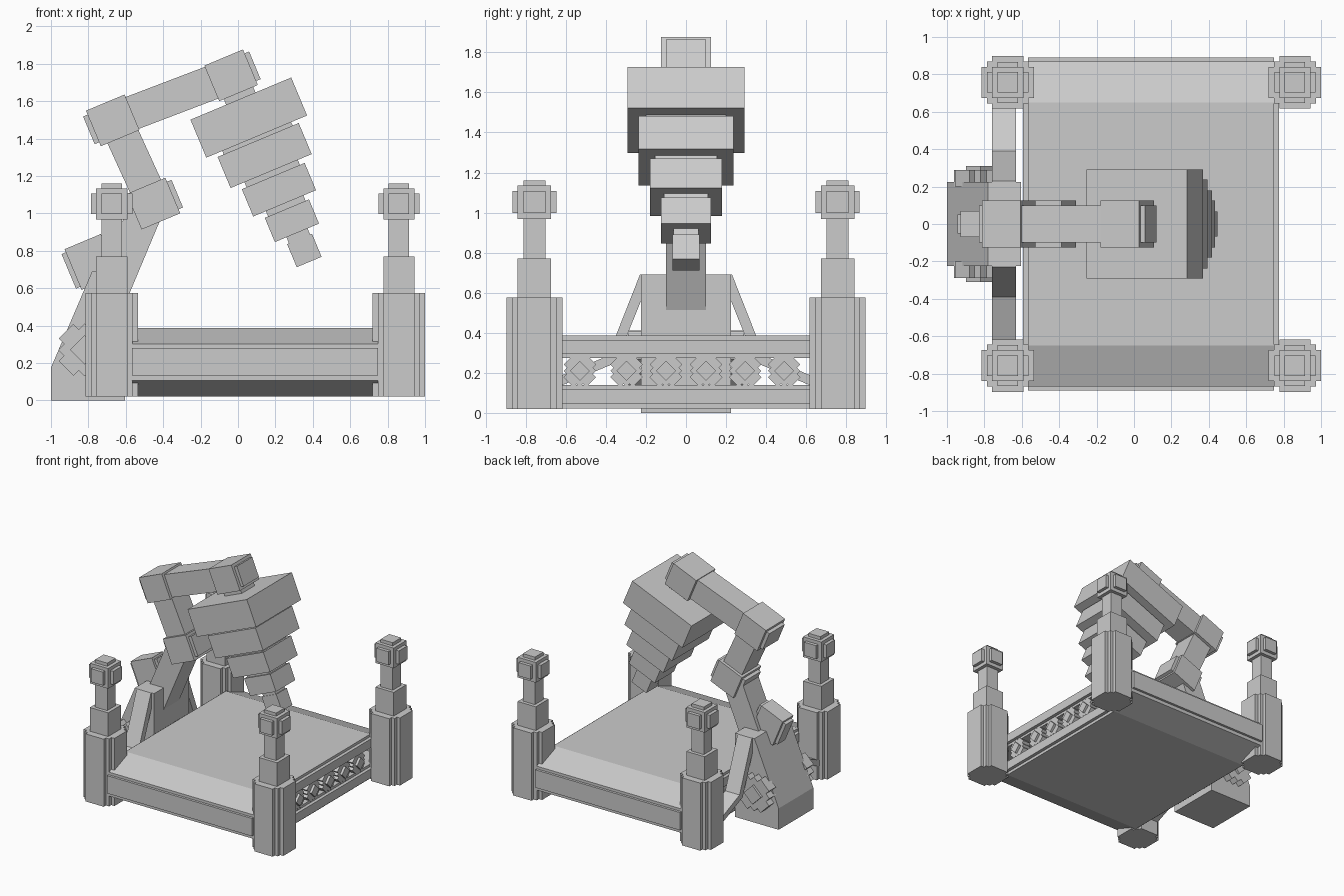
import bpy, bmesh
from math import radians, sin, cos
from mathutils import Matrix, Vector

if "Cube" in bpy.data.objects:
    bpy.data.objects.remove(bpy.data.objects["Cube"])

TILT = radians(-22.7)


def make(name, boxes, loc=(0, 0, 0), rot=(0, 0, 0)):
    """One object out of (centre, half size) boxes."""
    bm = bmesh.new()
    for c, h in boxes:
        m = Matrix.Translation(c) @ Matrix.Diagonal((2 * h[0], 2 * h[1], 2 * h[2], 1))
        bmesh.ops.create_cube(bm, size=1, matrix=m)
    return finish(name, bm, loc, rot)


def finish(name, bm, loc=(0, 0, 0), rot=(0, 0, 0)):
    bmesh.ops.recalc_face_normals(bm, faces=bm.faces)
    me = bpy.data.meshes.new(name)
    bm.to_mesh(me)
    bm.free()
    ob = bpy.data.objects.new(name, me)
    ob.location, ob.rotation_euler = loc, rot
    bpy.context.collection.objects.link(ob)
    return ob


def prism(name, pts, axis, a, b):
    """Extrude a profile along x (points are y,z) or y (points are x,z)."""
    bm = bmesh.new()
    put = (lambda p, t: (t, p[0], p[1])) if axis == 'x' else (lambda p, t: (p[0], t, p[1]))
    f = bm.faces.new([bm.verts.new(put(p, a)) for p in pts])
    r = bmesh.ops.extrude_face_region(bm, geom=[f])
    d = Vector(put((0, 0), b - a))
    bmesh.ops.translate(bm, vec=d, verts=[v for v in r['geom'] if isinstance(v, bmesh.types.BMVert)])
    return finish(name, bm)


def column(z0, z1, h):
    return ((0, 0, (z0 + z1) / 2), (h, h, (z1 - z0) / 2))


def stepped(arm, width, mid, depth, cap):
    """Stepped rosette in the xz plane, with raised centre squares."""
    return [((0, 0, 0), (arm, depth, width)), ((0, 0, 0), (width, depth, arm)),
            ((0, 0, 0), (mid, depth, mid)), ((0, 0, 0), (width, depth + cap, width))]


# Corner posts with stepped shafts and finials
for x in (-0.675, 0.86):
    for y in (-0.757, 0.757):
        zc, hz = 0.2975, 0.2775
        parts = [((0, 0, zc), (0.14, 0.083, hz)), ((0, 0, zc), (0.083, 0.14, hz)),
                 ((0, 0, zc), (0.112, 0.112, hz)),
                 column(0.57, 0.77, 0.083), column(0.76, 0.98, 0.055),
                 column(0.968, 1.134, 0.083), column(1.1, 1.16, 0.055),
                 ((0, 0, 1.052), (0.11, 0.055, 0.055)), ((0, 0, 1.052), (0.055, 0.11, 0.055))]
        make("corner_post", parts, (x, y, 0))

# Bed: bevelled top and bottom panels, open in the middle
X0, X1 = -0.567, 0.749
prism("top_panel", [(-.87, .274), (-.87, .302), (-.65, .386), (.65, .386), (.87, .302), (.87, .274)], 'x', X0, X1)
prism("bottom_panel", [(-.87, .14), (-.87, .105), (-.65, .022), (.65, .022), (.87, .105), (.87, .14)], 'x', X0, X1)
xm, xh = (X0 + X1) / 2, (X1 - X0) / 2
for s in (-1, 1):
    make("side_rail", [((xm, s * .85, .2035), (xh, .02, .0985)), ((xm, s * .875, .207), (xh, .015, .073))])
    xe = xm + s * xh
    make("end_rail", [((xe, 0, .329), (.027, .65, .036)), ((xe, 0, .0825), (.027, .65, .037))])
    # Rosettes between the end rails
    for y in (-.53, -.297, -.10, .10, .295, .49):
        make("end_rosette", stepped(.08, .035, .057, .035, .02), (xe - s * .03, y, .21),
             Matrix.Rotation(radians(90), 3, 'Z').to_4x4().to_euler()).rotation_euler = \
            (Matrix.Rotation(radians(45), 4, 'X') @ Matrix.Rotation(radians(90), 4, 'Z')).to_euler()

# Arm base with side rosettes and bent braces to the posts
prism("arm_base", [(-1, 0), (-1, .175), (-.78, .69), (-.605, .69), (-.605, 0)], 'y', -.225, .225)
for s in (-1, 1):
    make("base_rosette", stepped(.14, .055, .1, .045, .02), (-.82, s * .245, .27), (0, radians(45), 0))
    prof = [(.2, .69), (.23, .69), (.39, .285), (.65, .175), (.65, .125), (.35, .25), (.2, .62)]
    prism("brace", [(s * y, z) for y, z in prof], 'x', -.76, -.63)


def joint(name, x, z):
    make(name, [((0, 0, 0), (.112, .125, .103)), ((0, 0, 0), (.138, .1, .08))], (x, 0, z), (0, TILT, 0))


def link(name, a, b, half):
    a, b = Vector((a[0], 0, a[1])), Vector((b[0], 0, b[1]))
    d = b - a
    ob = make(name, [((0, 0, 0), (half, .1, d.length / 2))], (a + b) / 2)
    ob.rotation_euler = d.to_track_quat('Z', 'Y').to_euler()
    # keep the cross-section square to the y axis
    ob.rotation_euler = (0, Vector((0, 1)).angle_signed(Vector((d.x, d.z))), 0)


# Jointed arm
J1, J2, J3 = (-.452, 1.052), (-.67, 1.497), (-.037, 1.738)
link("lower_arm", (-.71, .50), (-.488, 1.03), .092)
link("middle_arm", J1, (-.655, 1.497), .09)
link("upper_arm", J2, J3, .092)
for n, j in (("elbow_low", J1), ("elbow_high", J2), ("wrist", J3)):
    joint(n, *j)
make("rear_block", [((0, 0, 0), (.105, .07, .118)), ((0, 0, 0), (.13, .05, .1))], (-.785, 0, .74), (0, TILT, 0))

# Hanging stepped head, slabs shrinking towards the tip
axis = Vector((sin(-TILT), 0, -cos(TILT)))
tip = Vector((J3[0], 0, J3[1]))
slabs = [(.245, .292, .292, .11), (.22, .235, .237, .09), (.198, .182, .18, .079),
         (.18, .128, .125, .07), (.172, .072, .068, .067)]
for i, (step, hx, hy, hz) in enumerate(slabs):
    tip = tip + axis * step
    k = .085 if i == 0 else hx * .85
    make("head_slab", [((0, 0, 0), (hx, hy, hz)), ((0, 0, hz), (k, k, .05))], tip, (0, TILT, 0))
